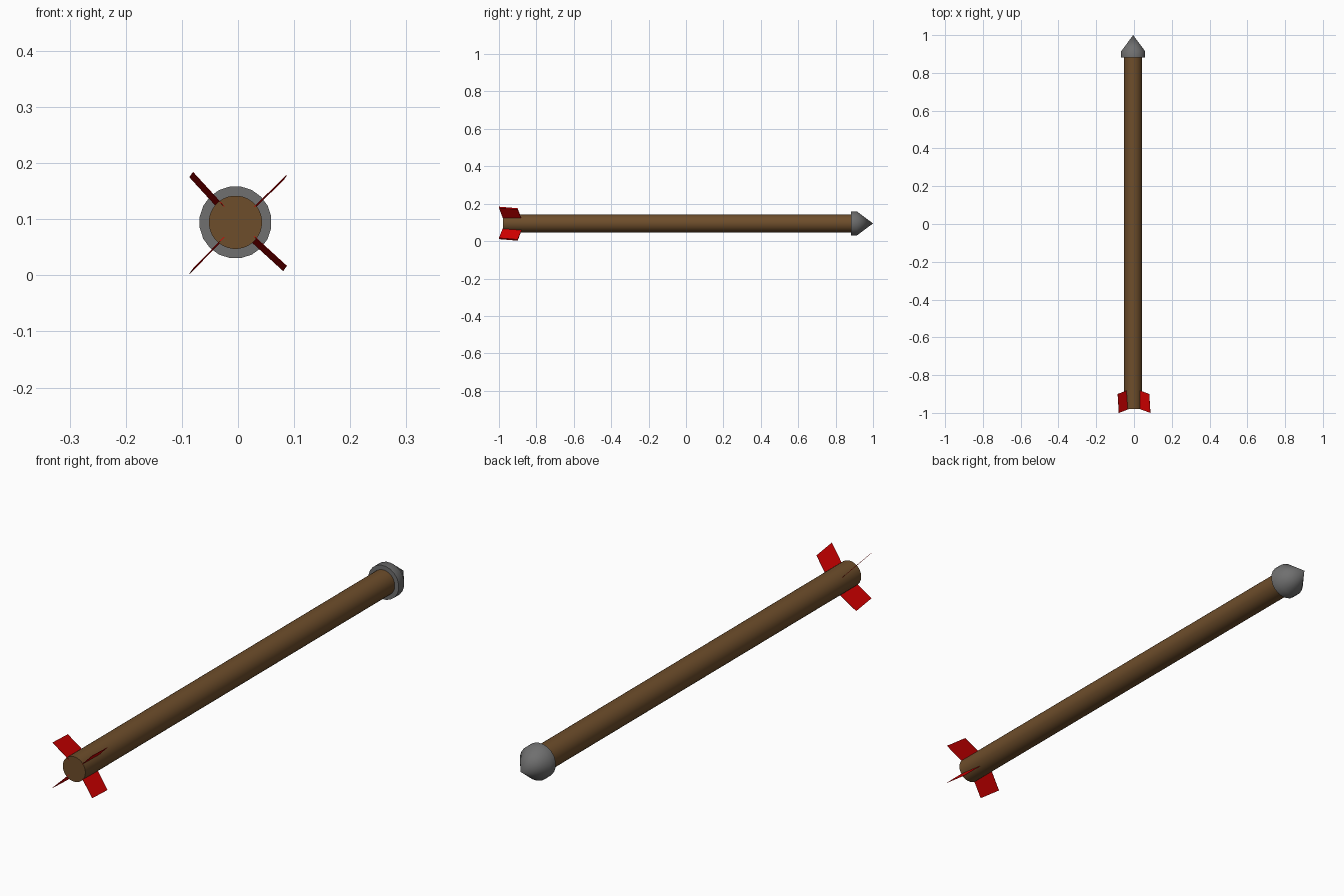
import bpy, bmesh, math
from mathutils import Vector

if "Cube" in bpy.data.objects:
    bpy.data.objects.remove(bpy.data.objects["Cube"])

CX, CZ = -0.0045, 0.0945  # shaft axis


def material(name, rgb):
    m = bpy.data.materials.new(name)
    m.diffuse_color = (*rgb, 1)
    m.use_nodes = True
    m.node_tree.nodes["Principled BSDF"].inputs["Base Color"].default_value = m.diffuse_color
    return m


wood = material("brown wood", (0.155, 0.075, 0.024))
steel = material("grey steel", (0.16, 0.16, 0.16))
red = material("red feather", (0.68, 0.0, 0.0))


def finish(name, bm, mat, angle=None):
    bmesh.ops.recalc_face_normals(bm, faces=bm.faces[:])
    me = bpy.data.meshes.new(name)
    bm.to_mesh(me)
    bm.free()
    me.materials.append(mat)
    ob = bpy.data.objects.new(name, me)
    bpy.context.collection.objects.link(ob)
    if angle:
        bpy.ops.object.select_all(action='DESELECT')
        ob.select_set(True)
        bpy.context.view_layer.objects.active = ob
        bpy.ops.object.shade_smooth_by_angle(angle=math.radians(angle))
    return ob


def lathe(name, profile, sides, mat, angle):
    """Rings of (radius, y) around the shaft axis; radius 0 makes a point."""
    bm = bmesh.new()
    rings = []
    for r, y in profile:
        n = sides if r > 0 else 1
        rings.append([bm.verts.new((CX + r * math.cos(a), y, CZ + r * math.sin(a)))
                      for a in (2 * math.pi * (i + 0.5) / sides for i in range(n))])
    bm.faces.new(rings[0])
    if len(rings[-1]) > 1:
        bm.faces.new(rings[-1])
    for lo, hi in zip(rings, rings[1:]):
        for i in range(sides):
            j = (i + 1) % sides
            if len(hi) == 1:
                bm.faces.new((lo[i], lo[j], hi[0]))
            else:
                bm.faces.new((lo[i], lo[j], hi[j], hi[i]))
    return finish(name, bm, mat, angle)


# Shaft and pointed head
lathe("shaft", [(0.0475, -0.979), (0.0475, 0.89)], 32, wood, 30)
lathe("arrow_head", [(0.0645, 0.881), (0.0645, 0.914), (0, 1.0)], 20, steel, 60)

# Four swept-back feathers, the whole set slightly skewed against the shaft
feathers = {"right_top": (44, 0.1165), "left_top": (134, 0.12),
            "left_bottom": (226, 0.12), "right_bottom": (316, 0.1165)}
for side, (degrees, reach) in feathers.items():
    a = math.radians(degrees)
    out = Vector((math.cos(a), 0, math.sin(a)))
    across = Vector((-math.sin(a), 0, math.cos(a))) * 0.0006
    profile = [(0.03, -0.977), (reach, -1.0), (reach, -0.9), (0.03, -0.876)]
    bm = bmesh.new()
    layers = []
    for s in (-1, 1):
        layers.append([])
        for r, y in profile:
            t = (y + 1) / 0.1
            mid = Vector((0.003 - 0.006 * t, y, 0.0975 - 0.0085 * t))
            layers[-1].append(bm.verts.new(mid + out * r + across * s))
    bottom, top = layers
    bm.faces.new(bottom)
    bm.faces.new(top)
    for i in range(4):
        j = (i + 1) % 4
        bm.faces.new((bottom[i], bottom[j], top[j], top[i]))
    finish("feather_" + side, bm, red)
